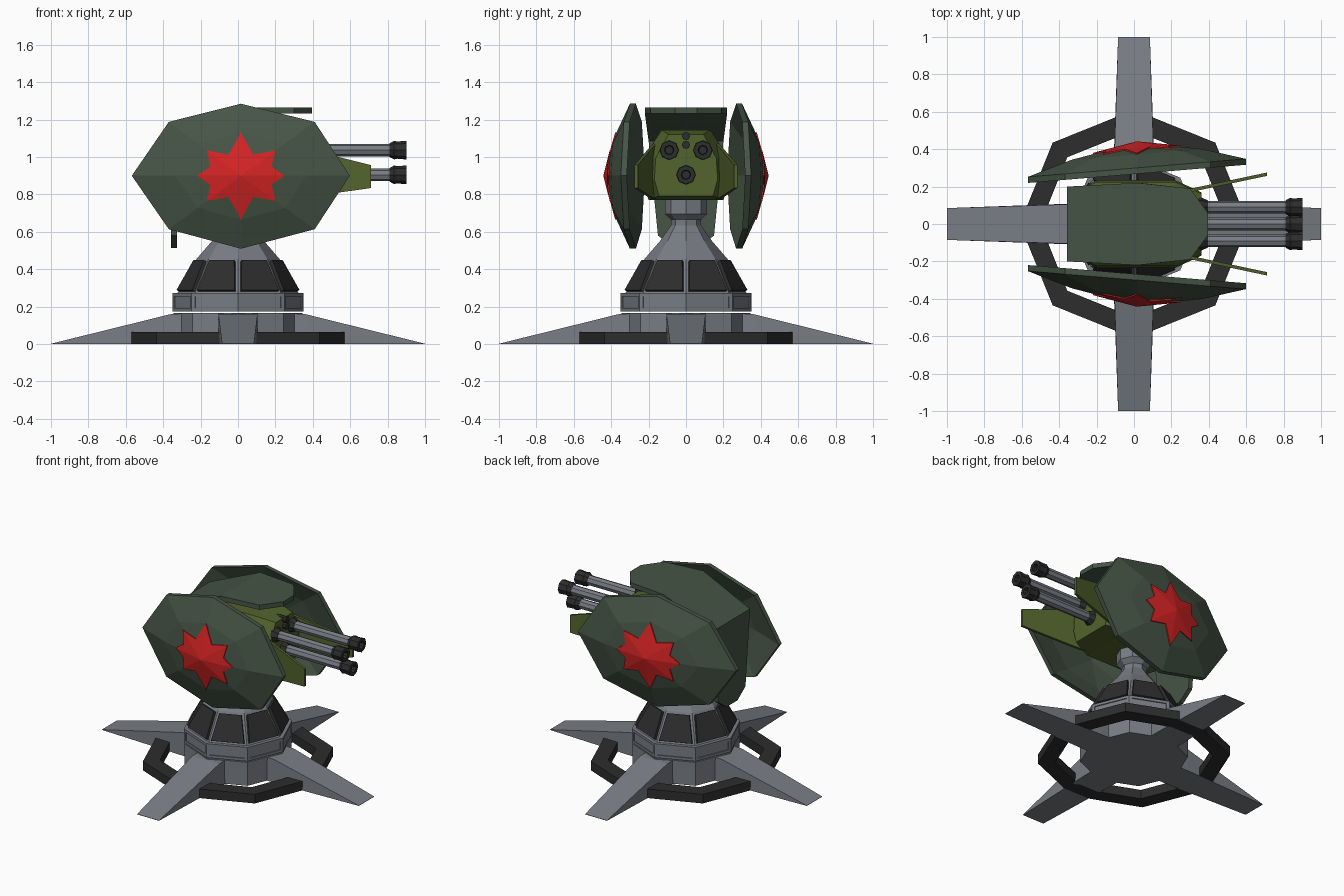
import bpy, bmesh, math
from mathutils import Vector, Matrix

if "Cube" in bpy.data.objects:
    bpy.data.objects.remove(bpy.data.objects["Cube"])


def mat(name, c):
    m = bpy.data.materials.new(name)
    m.diffuse_color = (*c, 1)
    m.use_nodes = True
    m.node_tree.nodes["Principled BSDF"].inputs["Base Color"].default_value = m.diffuse_color
    return m


GREY = mat("steel grey", (0.19, 0.205, 0.23))
DARK = mat("near black", (0.026, 0.026, 0.026))
GREEN = mat("armour green", (0.06, 0.089, 0.06))
OLIVE = mat("olive", (0.085, 0.125, 0.026))
RED = mat("red", (0.66, 0.017, 0.017))


def finish(name, bm, *mats):
    bmesh.ops.recalc_face_normals(bm, faces=bm.faces)
    me = bpy.data.meshes.new(name)
    bm.to_mesh(me)
    bm.free()
    for m in mats:
        me.materials.append(m)
    ob = bpy.data.objects.new(name, me)
    bpy.context.collection.objects.link(ob)
    return ob


def loft(name, rings, m, closed=False):
    """Skin a list of equal-length point rings; cap the ends or close the loop."""
    bm = bmesh.new()
    vs = [[bm.verts.new(p) for p in r] for r in rings]
    n = len(vs[0])
    pairs = list(zip(vs, vs[1:])) + ([(vs[-1], vs[0])] if closed else [])
    for a, b in pairs:
        for i in range(n):
            j = (i + 1) % n
            bm.faces.new((a[i], a[j], b[j], b[i]))
    if not closed:
        bm.faces.new(vs[0])
        bm.faces.new(vs[-1])
    return finish(name, bm, m)


def ngon(r, z, n=8):
    return [(r * math.cos(i * math.tau / n), r * math.sin(i * math.tau / n), z) for i in range(n)]


def lathe_z(name, profile, m):
    return loft(name, [ngon(r, z) for r, z in profile], m)


def lathe_x(name, profile, y, z, m, n=8):
    rings = [[(x, y + p[0], z + p[1]) for p in ngon(r, 0, n)] for r, x in profile]
    return loft(name, rings, m)


def panel_faces(ob, inset, depth, mi, zlo, zhi):
    """Inset and push the side faces of a lathed part whose centre is between zlo and zhi."""
    bm = bmesh.new()
    bm.from_mesh(ob.data)
    bm.normal_update()
    fs = [f for f in bm.faces if zlo < f.calc_center_median().z < zhi and abs(f.normal.z) < 0.9]
    bmesh.ops.inset_individual(bm, faces=fs, thickness=inset)
    for f in fs:
        d = f.normal * depth
        new = bmesh.ops.extrude_discrete_faces(bm, faces=[f])["faces"][0]
        new.material_index = mi
        bmesh.ops.translate(bm, verts=new.verts, vec=d)
        for e in new.edges:
            for g in e.link_faces:
                g.material_index = mi
    bm.to_mesh(ob.data)
    bm.free()


# Base hub, panelled drum, windowed cabin and neck
lathe_z("base_hub", [(0.345, 0), (0.345, 0.165)], GREY)
drum = lathe_z("drum", [(0.35, 0.174), (0.35, 0.272)], GREY)
panel_faces(drum, 0.026, -0.007, 0, 0.18, 0.26)
cabin = lathe_z("cabin", [(0.325, 0.27), (0.222, 0.455), (0.14, 0.55)], GREY)
cabin.data.materials.append(DARK)
panel_faces(cabin, 0.02, 0.018, 1, 0.3, 0.42)
lathe_z("neck", [(0.14, 0.55), (0.08, 0.635), (0.08, 0.665), (0.112, 0.695), (0.112, 0.78)], GREY)

# Four wedge legs
for k in range(4):
    rot = Matrix.Rotation(k * math.pi / 2, 3, 'Z')
    a = [(0.25, -0.108, 0), (0.25, 0.108, 0), (0.25, 0.105, 0.165), (0.25, -0.105, 0.165)]
    b = [(0.36, -0.108, 0), (0.36, 0.108, 0), (0.36, 0.105, 0.16), (0.36, -0.105, 0.16)]
    c = [(1, -0.085, 0), (1, 0.085, 0), (1, 0.085, 0.002), (1, -0.085, 0.002)]
    loft(f"leg_{k + 1}", [[rot @ Vector(p) for p in r] for r in (a, b, c)], GREY)

# Dark ring joining the legs
ring = []
for k in range(4):
    rot = Matrix.Rotation(k * math.pi / 2, 3, 'Z')
    for x, y in ((0.57, -0.1), (0.57, 0.1), (0.435, 0.435)):
        o, i = rot @ Vector((x, y, 0)), rot @ Vector((x * 0.82, y * 0.82, 0))
        up = Vector((0, 0, 0.064))
        ring.append([o, o + up, i + up, i])
loft("base_ring", ring, DARK, closed=True)


# Gun housing lofted along x
def section(x, s, dz=0):
    half = [(0.13, 1.145), (0.225, 1.0), (0.235, 0.87), (0.2, 0.77)]
    pts = [(y * s, z) for y, z in half] + [(-y * s, z) for y, z in reversed(half)]
    return [(x, y, 0.95 + (z - 0.95) * (1 - dz)) for y, z in pts]


loft("gun_housing", [section(-0.3, 0.75, 0.3), section(-0.2, 1), section(0.22, 1), section(0.36, 0.72, 0.12)], OLIVE)

# Flared cheek plates
for s, side in ((-1, "right"), (1, "left")):
    rings = [[(x, s * y, lo), (x, s * (y + 0.018), lo), (x, s * (y + 0.018), hi), (x, s * y, hi)]
             for x, y, lo, hi in ((0.2, 0.15, 0.77, 1.08), (0.36, 0.183, 0.785, 1.045), (0.71, 0.257, 0.834, 0.957))]
    loft(f"cheek_plate_{side}", rings, OLIVE)

# Three barrels with dark collars and muzzles, and two small sensors
for k, (y, z) in enumerate(((-0.09, 1.037), (0.09, 1.037), (0, 0.905))):
    lathe_x(f"barrel_{k + 1}", [(0.034, 0.3), (0.034, 0.83)], y, z, GREY)
    lathe_x(f"barrel_collar_{k + 1}", [(0.052, 0.3), (0.052, 0.36), (0.036, 0.395)], y, z, DARK)
    lathe_x(f"muzzle_{k + 1}", [(0.036, 0.81), (0.05, 0.835), (0.046, 0.85), (0.05, 0.9), (0.026, 0.9), (0.022, 0.87)],
            y, z, DARK)
for k, z in enumerate((1.065, 1.112)):
    lathe_x(f"sensor_{k + 1}", [(0.022, 0.3), (0.022, 0.385)], 0, z, DARK)

# Bent cover plate over the top and down the back: (x, z, half width, inner x, inner z)
cover = [(0.395, 1.265, 0.06, 0.395, 1.232), (0.3, 1.265, 0.19, 0.3, 1.232), (0.02, 1.265, 0.22, 0.03, 1.232),
         (-0.358, 1.105, 0.2, -0.327, 1.085), (-0.358, 0.58, 0.15, -0.327, 0.58), (-0.358, 0.515, 0.06, -0.327, 0.515)]
loft("top_cover", [[(x, -w, z), (x, w, z), (xi, w, zi), (xi, -w, zi)] for x, z, w, xi, zi in cover], GREEN)

# Domed side shields with eight-pointed stars
RIM = [(0.583, 0), (0.395, 0.288), (0, 0.385), (-0.385, 0.288), (-0.583, 0), (-0.385, -0.286), (0, -0.39), (0.395, -0.286)]
STEP = 0.6


def dome(px, pz, t, s, off=0):
    """Point on the shield surface; t is the fraction of the way out to the rim."""
    y = 0.435 - t / STEP * 0.063 if t <= STEP else 0.372 - (t - STEP) / (1 - STEP) * 0.072
    return (0.015 + px, s * (y + 0.083 * px + off), 0.9 + pz)


for s, side in ((-1, "right"), (1, "left")):
    bm = bmesh.new()
    layers = []
    for off in (0, -0.032):
        layers.append(([bm.verts.new(dome(x * STEP, z * STEP, STEP, s, off)) for x, z in RIM],
                       [bm.verts.new(dome(x, z, 1, s, off)) for x, z in RIM],
                       bm.verts.new(dome(0, 0, 0, s, off))))
    for i in range(8):
        j = (i + 1) % 8
        for mid, rim, tip in layers:
            bm.faces.new((tip, mid[i], mid[j]))
            bm.faces.new((mid[i], rim[i], rim[j], mid[j]))
        a, b = layers[0][1], layers[1][1]
        bm.faces.new((a[i], b[i], b[j], a[j]))
    finish(f"side_shield_{side}", bm, GREEN)

    # star plate follows the shield facets
    bm = bmesh.new()
    pts = []
    for i in range(8):
        (x, z), (x2, z2) = RIM[i], RIM[(i + 1) % 8]
        t = (0.4, 0.47, 0.6, 0.47)[i % 4]
        pts += [(x * t, z * t, t), ((x + x2) * 0.168, (z + z2) * 0.168, 0.336)]
    top, low = ([bm.verts.new(dome(*p, s, o)) for p in pts] for o in (0.007, -0.001))
    centre = bm.verts.new(dome(0, 0, 0, s, 0.007))
    for i in range(16):
        j = (i + 1) % 16
        bm.faces.new((centre, top[i], top[j]))
        bm.faces.new((top[i], low[i], low[j], top[j]))
    finish(f"star_{side}", bm, RED)
